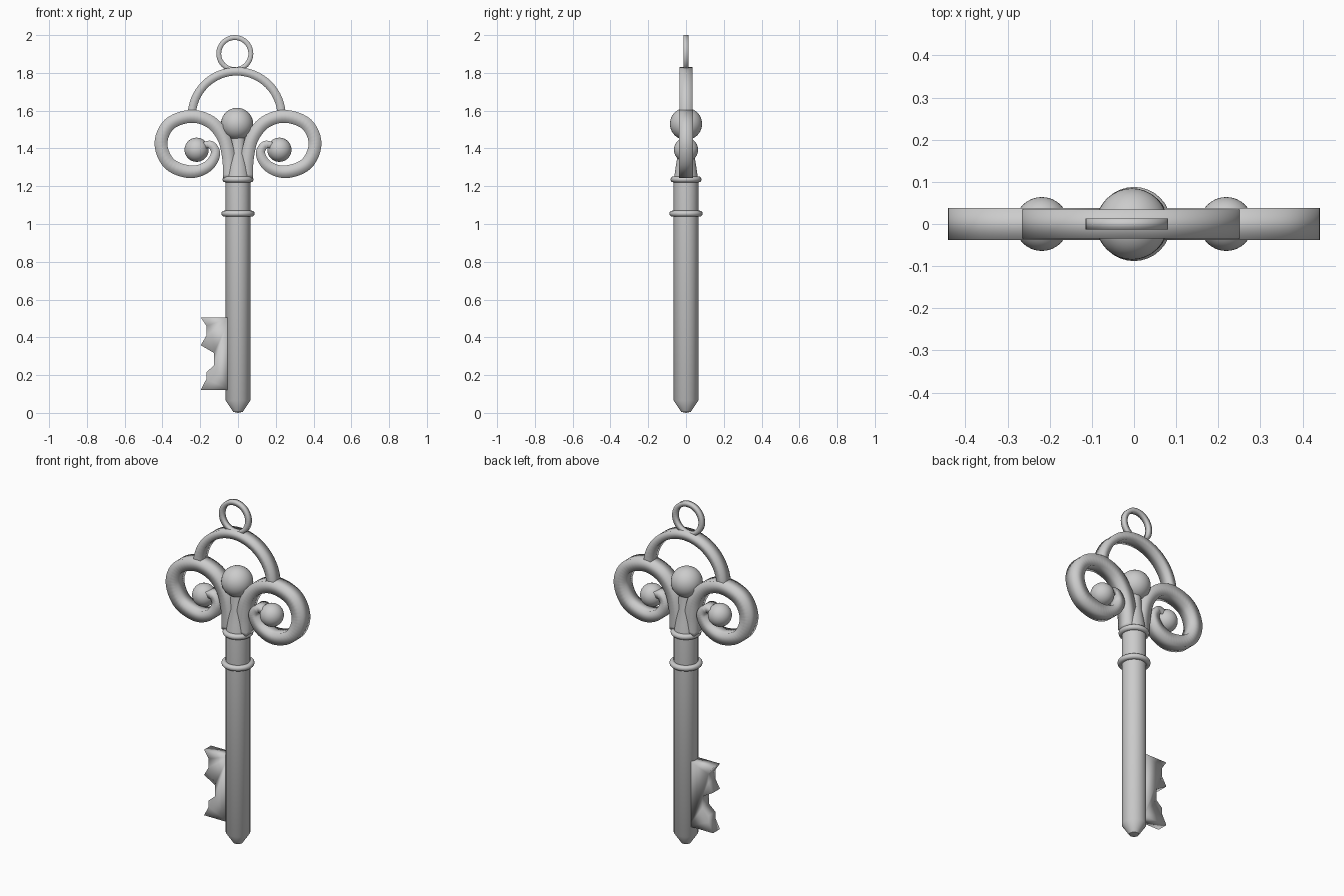
import bpy, bmesh, math
from mathutils import Vector

if "Cube" in bpy.data.objects:
    bpy.data.objects.remove(bpy.data.objects["Cube"])


def finish(bm, name, angle=None):
    bmesh.ops.recalc_face_normals(bm, faces=bm.faces)
    me = bpy.data.meshes.new(name)
    bm.to_mesh(me)
    bm.free()
    ob = bpy.data.objects.new(name, me)
    bpy.context.collection.objects.link(ob)
    for p in me.polygons:
        p.use_smooth = True
    if angle:
        bpy.ops.object.select_all(action='DESELECT')
        ob.select_set(True)
        bpy.context.view_layer.objects.active = ob
        bpy.ops.object.shade_smooth_by_angle(angle=math.radians(angle))
    return ob


def lathe(name, profile, seg=32):
    bm = bmesh.new()
    vs = [bm.verts.new((r, 0, z)) for r, z in profile]
    es = [bm.edges.new(p) for p in zip(vs, vs[1:])]
    bmesh.ops.spin(bm, geom=vs + es, axis=(0, 0, 1), cent=(0, 0, 0),
                   steps=seg, angle=2 * math.pi)
    bmesh.ops.remove_doubles(bm, verts=bm.verts, dist=1e-5)
    return finish(bm, name, 35)


def ball(name, x, z, r):
    bm = bmesh.new()
    bmesh.ops.create_uvsphere(bm, u_segments=32, v_segments=20, radius=r)
    bmesh.ops.translate(bm, verts=bm.verts, vec=(x, 0, z))
    return finish(bm, name)


def bar(name, path, widths, depth, closed=False):
    """Square-section bar following a path in the xz plane."""
    bm = bmesh.new()
    n = len(path)
    rings = []
    for i, p in enumerate(path):
        a = path[(i - 1) % n] if closed else path[max(i - 1, 0)]
        b = path[(i + 1) % n] if closed else path[min(i + 1, n - 1)]
        t = (b - a).normalized()
        nrm = Vector((-t.y, t.x))
        w = widths[i]
        rings.append([bm.verts.new((p.x + s * w * nrm.x, y * depth, p.y + s * w * nrm.y))
                      for s, y in ((1, 1), (1, -1), (-1, -1), (-1, 1))])
    for i in range(n if closed else n - 1):
        r0, r1 = rings[i], rings[(i + 1) % n]
        for k in range(4):
            bm.faces.new((r0[k], r0[(k + 1) % 4], r1[(k + 1) % 4], r1[k]))
    if not closed:
        bm.faces.new(rings[0])
        bm.faces.new(rings[-1])
    return finish(bm, name)


def smooth_path(pts, sub=6):
    """Catmull-Rom curve through the points."""
    p = [Vector(q) for q in pts]
    p = [2 * p[0] - p[1]] + p + [2 * p[-1] - p[-2]]
    out = []
    for i in range(1, len(p) - 2):
        a, b, c, d = p[i - 1:i + 3]
        for k in range(sub):
            t = k / sub
            out.append(0.5 * (2 * b + (c - a) * t + (2 * a - 5 * b + 4 * c - d) * t * t
                              + (3 * b - a - 3 * c + d) * t ** 3))
    return out + [p[-2]]


def arc(cx, cz, r, a0, a1, n):
    return [Vector((cx + r * math.cos(a0 + (a1 - a0) * i / n),
                    cz + r * math.sin(a0 + (a1 - a0) * i / n))) for i in range(n + 1)]


# Shaft with pointed tip, and tapered neck above it
lathe("shaft", [(0, 0), (0.026, 0.006), (0.065, 0.065), (0.065, 1.24), (0, 1.24)])
lathe("neck", [(0, 1.23), (0.065, 1.23), (0.055, 1.3), (0.042, 1.38), (0.036, 1.48), (0, 1.48)])

# Collars
for name, z, r in (("upper_collar", 1.236, 0.066), ("lower_collar", 1.055, 0.072)):
    lathe(name, [(r + 0.016 * math.cos(a), z + 0.016 * math.sin(a))
                 for a in [2 * math.pi * i / 12 for i in range(13)]])

# Central ball
ball("centre_ball", -0.005, 1.53, 0.085)

# Mirrored scrolls, each ending in a ball
scroll = smooth_path([(.045, 1.245), (.05, 1.352), (.077, 1.458), (.145, 1.54), (.251, 1.57),
                      (.364, 1.528), (.408, 1.425), (.362, 1.318), (.251, 1.276),
                      (.16, 1.305), (.119, 1.372), (.144, 1.42), (.195, 1.412)])
m = len(scroll) - 1
widths = [0.034 if i < 0.65 * m else 0.034 - 0.018 * (i / m - 0.65) / 0.35
          for i in range(m + 1)]
for side, s in (("left", -1), ("right", 1)):
    bar(side + "_scroll", [Vector((s * p.x, p.y)) for p in scroll], widths, 0.038)
    ball(side + "_scroll_ball", s * 0.219, 1.393, 0.064)

# Arch joining the scrolls
arch = arc(-0.007, 1.57, 0.238, 0, math.pi, 32)
bar("arch", arch, [0.022] * len(arch), 0.034)

# Hanging ring
ring = arc(-0.017, 1.902, 0.085, 0, 2 * math.pi, 40)[:-1]
bar("hanging_ring", ring, [0.013] * len(ring), 0.013, closed=True)

# Toothed bit
outline = [(-.04, .505), (-.197, .505), (-.167, .46), (-.167, .41), (-.197, .358),
           (-.128, .318), (-.128, .25), (-.168, .215), (-.168, .178), (-.197, .122), (-.04, .122)]
bm = bmesh.new()
face = bm.faces.new([bm.verts.new((x, -0.032, z)) for x, z in outline])
ext = bmesh.ops.extrude_face_region(bm, geom=[face], use_keep_orig=True)
bmesh.ops.translate(bm, verts=[v for v in ext["geom"] if isinstance(v, bmesh.types.BMVert)],
                    vec=(0, 0.064, 0))
finish(bm, "bit")
